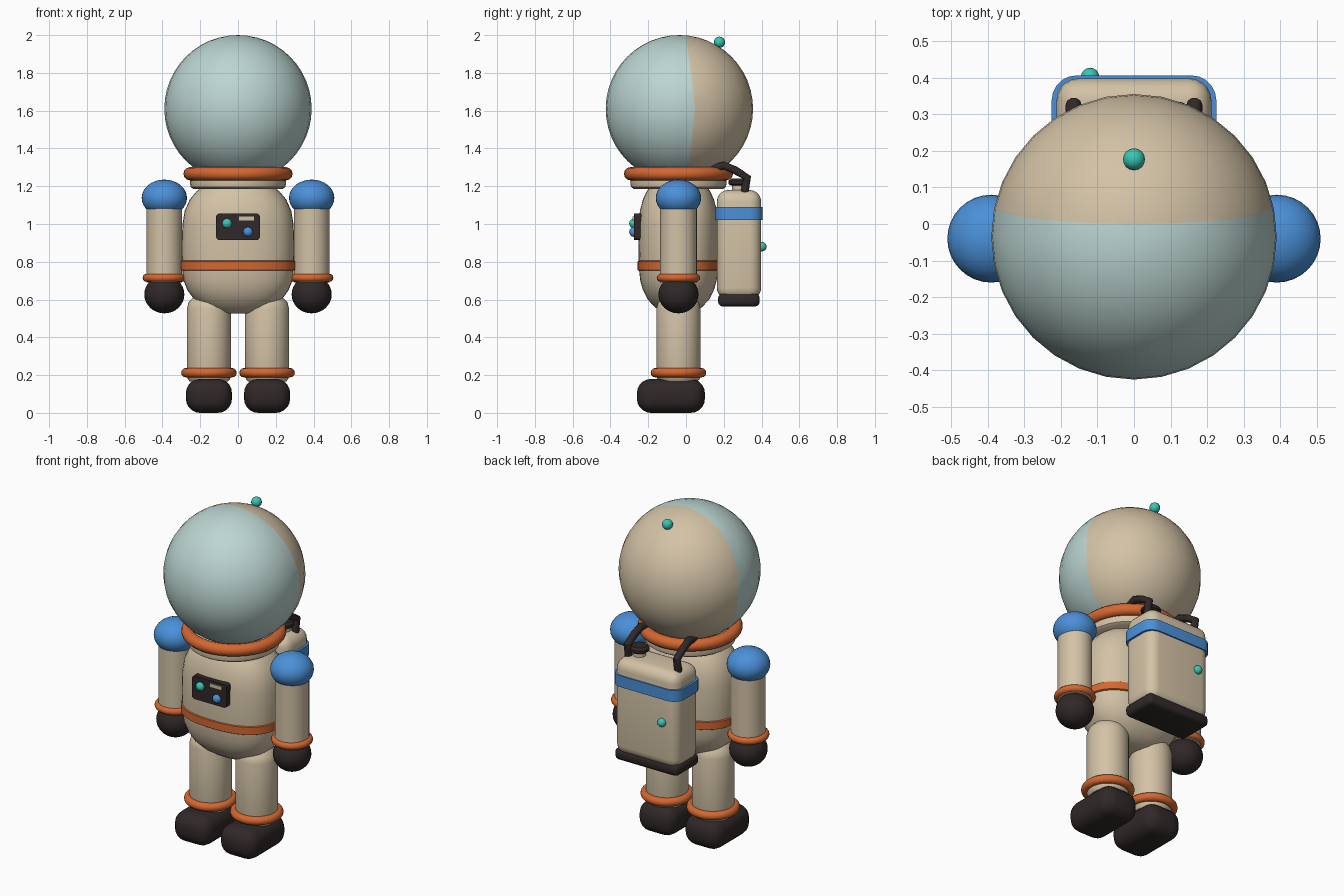
import bpy, bmesh, math
from mathutils import Vector, Matrix

if "Cube" in bpy.data.objects:
    bpy.data.objects.remove(bpy.data.objects["Cube"])


def material(name, rgb):
    m = bpy.data.materials.new(name)
    m.diffuse_color = (*rgb, 1)
    m.use_nodes = True
    m.node_tree.nodes["Principled BSDF"].inputs["Base Color"].default_value = m.diffuse_color
    return m


TAN = material("suit_tan", (0.65, 0.54, 0.38))
GLASS = material("visor_glass", (0.50, 0.665, 0.638))
ORANGE = material("trim_orange", (0.66, 0.136, 0.03))
BLUE = material("accent_blue", (0.069, 0.279, 0.69))
TEAL = material("light_teal", (0.04, 0.57, 0.45))
DARK = material("rubber_dark", (0.03, 0.021, 0.021))
YC = -0.04  # body axis in y


def smooth(ob, angle=40):
    bpy.ops.object.select_all(action='DESELECT')
    ob.select_set(True)
    bpy.context.view_layer.objects.active = ob
    bpy.ops.object.shade_smooth_by_angle(angle=math.radians(angle))
    return ob


def finish(name, bm, *mats):
    bmesh.ops.recalc_face_normals(bm, faces=bm.faces)
    me = bpy.data.meshes.new(name)
    bm.to_mesh(me)
    bm.free()
    for m in mats:
        me.materials.append(m)
    ob = bpy.data.objects.new(name, me)
    bpy.context.collection.objects.link(ob)
    return smooth(ob)


def sphere(name, mat, loc, r, seg=32):
    bm = bmesh.new()
    bmesh.ops.create_uvsphere(bm, u_segments=seg, v_segments=seg // 2, radius=1)
    bmesh.ops.transform(bm, verts=bm.verts, matrix=Matrix.Translation(loc) @ Matrix.Diagonal((*r, 1)))
    return finish(name, bm, mat)


def loft(name, mat, x, y, profile, power=2.0, n=32):
    """Stack of (z, half width, half depth) super-ellipse rings with closed ends."""
    bm = bmesh.new()
    rings = []
    for z, rx, ry in profile:
        ring = []
        for i in range(n):
            a = 2 * math.pi * i / n
            c, s = math.cos(a), math.sin(a)
            ring.append(bm.verts.new((x + rx * math.copysign(abs(c) ** (2 / power), c),
                                      y + ry * math.copysign(abs(s) ** (2 / power), s), z)))
        rings.append(ring)
    for a, b in zip(rings, rings[1:]):
        for i in range(n):
            j = (i + 1) % n
            bm.faces.new((a[i], a[j], b[j], b[i]))
    bm.faces.new(rings[0])
    bm.faces.new(rings[-1])
    return finish(name, bm, mat)


def box(name, mat, lo, hi, bevel, axis=None, seg=5):
    """Box with rounded edges; with axis set, only edges along that axis."""
    lo, hi = Vector(lo), Vector(hi)
    bm = bmesh.new()
    bmesh.ops.create_cube(bm, size=1)
    size = hi - lo
    bmesh.ops.transform(bm, verts=bm.verts,
                        matrix=Matrix.Translation((lo + hi) / 2) @ Matrix.Diagonal((*size, 1)))
    edges = [e for e in bm.edges if axis is None
             or abs((e.verts[0].co - e.verts[1].co)[axis]) > 1e-5]
    bmesh.ops.bevel(bm, geom=edges, offset=bevel, segments=seg, profile=0.5, affect='EDGES')
    return finish(name, bm, mat)


def torus(name, mat, loc, major, minor):
    bpy.ops.mesh.primitive_torus_add(location=loc, major_radius=major, minor_radius=minor,
                                     major_segments=36, minor_segments=12)
    ob = bpy.context.object
    ob.name = name
    ob.data.materials.append(mat)
    return smooth(ob, 60)


def tube(name, mat, points, r):
    cu = bpy.data.curves.new(name, 'CURVE')
    cu.dimensions = '3D'
    cu.bevel_depth = r
    cu.bevel_resolution = 3
    cu.use_fill_caps = True
    sp = cu.splines.new('POLY')
    sp.points.add(len(points) - 1)
    for p, co in zip(sp.points, points):
        p.co = (*co, 1)
    cu.materials.append(mat)
    ob = bpy.data.objects.new(name, cu)
    bpy.context.collection.objects.link(ob)
    bpy.ops.object.select_all(action='DESELECT')
    ob.select_set(True)
    bpy.context.view_layer.objects.active = ob
    bpy.ops.object.convert(target='MESH')
    return smooth(bpy.context.object)


# helmet: glass front, tan back shell, split along two slightly tilted planes
HZ, HR, TILT = 1.61, 0.39, 0.128
bm = bmesh.new()
bmesh.ops.create_uvsphere(bm, u_segments=32, v_segments=24, radius=HR)
bmesh.ops.translate(bm, verts=bm.verts, vec=(0, -0.035, HZ))
for s in (-1, 1):
    half = [f for f in bm.faces if s * (f.calc_center_median().z - HZ) > 0]
    geom = set(half)
    for f in half:
        geom.update(f.edges)
        geom.update(f.verts)
    bmesh.ops.bisect_plane(bm, geom=list(geom), dist=1e-5, plane_co=(0, 0.05, HZ), plane_no=(0, 1, s * TILT))
for f in bm.faces:
    c = f.calc_center_median()
    f.material_index = 1 if c.y > 0.05 - TILT * abs(c.z - HZ) else 0
finish("helmet", bm, GLASS, TAN)
sphere("helmet_light", TEAL, (0, 0.177, 1.962), (0.03,) * 3, 16)

# neck
torus("neck_ring", ORANGE, (0, YC, 1.266), 0.254, 0.035)
loft("collar", TAN, 0, YC, [(1.185, 0.235, 0.235), (1.195, 0.25, 0.25), (1.215, 0.255, 0.255),
                            (1.25, 0.25, 0.25)])

# torso and belt
loft("torso", TAN, 0, YC, [
    (0.525, 0.07, 0.05), (0.535, 0.125, 0.09), (0.56, 0.18, 0.125), (0.6, 0.232, 0.163),
    (0.65, 0.268, 0.188), (0.7, 0.288, 0.202), (0.77, 0.297, 0.21), (0.9, 0.298, 0.212),
    (1.0, 0.294, 0.211), (1.07, 0.282, 0.204), (1.13, 0.255, 0.188), (1.17, 0.222, 0.17),
    (1.2, 0.185, 0.15)], 2.4, 40)
loft("belt", ORANGE, 0, YC, [(0.753, 0.297, 0.21), (0.757, 0.304, 0.216), (0.802, 0.304, 0.216),
                             (0.806, 0.297, 0.21)], 2.4, 40)

# chest panel
box("chest_panel", DARK, (-0.116, -0.275, 0.915), (0.116, -0.2, 1.055), 0.018, 1)
sphere("panel_teal_light", TEAL, (-0.058, -0.277, 1.003), (0.026, 0.024, 0.026), 16)
sphere("panel_blue_light", BLUE, (0.053, -0.277, 0.958), (0.026, 0.024, 0.026), 16)
box("panel_screen", TAN, (0.005, -0.282, 1.018), (0.086, -0.274, 1.04), 0.003, 1, 2)

for side, s in (("left", 1), ("right", -1)):
    # arm
    ax = s * 0.39
    sphere(side + "_shoulder", BLUE, (ax, YC, 1.138), (0.12, 0.12, 0.097))
    loft(side + "_arm", TAN, ax, YC, [(0.69, 0.094, 0.097), (1.12, 0.094, 0.097)])
    torus(side + "_wrist_cuff", ORANGE, (ax, YC, 0.715), 0.094, 0.021)
    sphere(side + "_glove", DARK, (ax, YC, 0.627), (0.106, 0.106, 0.1))
    # leg
    lx = s * 0.154
    loft(side + "_leg", TAN, lx, YC, [(0.165, 0.1, 0.1), (0.18, 0.112, 0.112), (0.2, 0.117, 0.117),
                                      (0.55, 0.117, 0.117), (0.585, 0.108, 0.108), (0.61, 0.085, 0.085)])
    torus(side + "_ankle_cuff", ORANGE, (lx, YC, 0.213), 0.122, 0.025)
    box(side + "_boot", DARK, (lx - 0.122, -0.26, 0), (lx + 0.122, 0.1, 0.18), 0.075)
    # air hose
    tube(side + "_hose", DARK, [(s * 0.165, 0.31, 1.15), (s * 0.165, 0.315, 1.2), (s * 0.165, 0.325, 1.245),
                                (s * 0.163, 0.26, 1.285), (s * 0.16, 0.2, 1.31), (s * 0.155, 0.13, 1.29)], 0.022)

# backpack
box("backpack", TAN, (-0.212, 0.163, 0.6), (0.212, 0.398, 1.18), 0.062)
box("backpack_band", BLUE, (-0.225, 0.157, 1.022), (0.225, 0.406, 1.09), 0.068, 2)
box("backpack_base", DARK, (-0.212, 0.17, 0.563), (0.212, 0.39, 0.632), 0.025, None, 3)
sphere("backpack_light", TEAL, (-0.12, 0.402, 0.88), (0.025,) * 3, 16)
loft("valve_stem", TAN, 0.115, 0.28, [(1.15, 0.036, 0.036), (1.215, 0.036, 0.036)], 2, 20)
loft("valve_cap", DARK, 0.115, 0.28, [(1.205, 0.045, 0.045), (1.213, 0.055, 0.055), (1.228, 0.055, 0.055),
                                      (1.24, 0.042, 0.042)], 2, 20)
